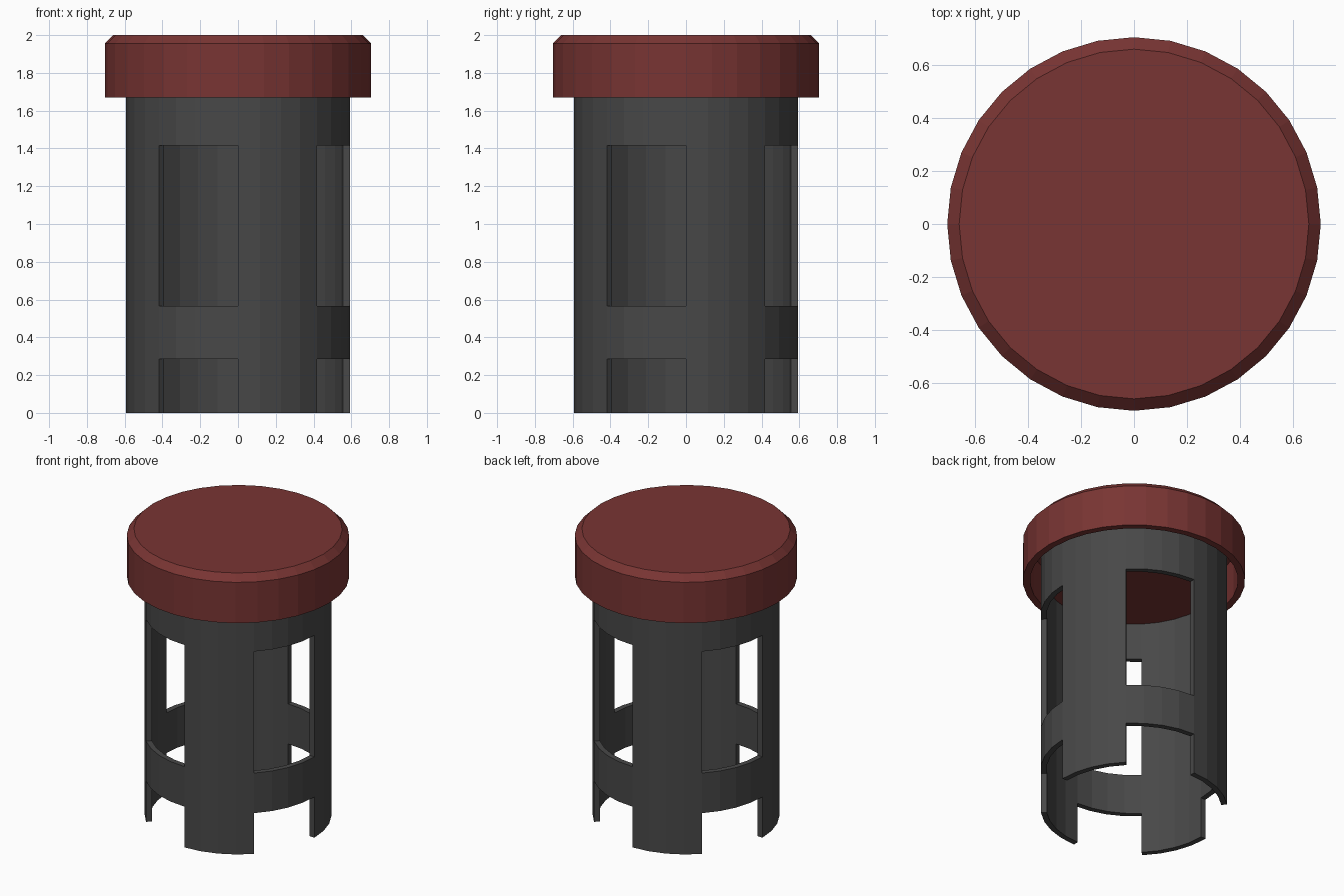
import bpy
import bmesh
import math

if "Cube" in bpy.data.objects:
    bpy.data.objects.remove(bpy.data.objects["Cube"])

SEGS = 32


def point(r, i, z):
    a = 2 * math.pi * i / SEGS
    return (r * math.cos(a), r * math.sin(a), z)


def finish(bm, name, color):
    bmesh.ops.remove_doubles(bm, verts=bm.verts, dist=1e-5)
    bmesh.ops.recalc_face_normals(bm, faces=bm.faces)
    mesh = bpy.data.meshes.new(name)
    bm.to_mesh(mesh)
    bm.free()
    mat = bpy.data.materials.new(name + "_material")
    mat.diffuse_color = color
    mat.use_nodes = True
    mat.node_tree.nodes["Principled BSDF"].inputs["Base Color"].default_value = mat.diffuse_color
    mesh.materials.append(mat)
    obj = bpy.data.objects.new(name, mesh)
    bpy.context.collection.objects.link(obj)
    return obj


def lathe(name, profile, color):
    """Revolve a profile of (radius, z); both ends are closed with flat discs."""
    bm = bmesh.new()
    rings = [[bm.verts.new(point(r, i, z)) for i in range(SEGS)] for r, z in profile]
    for a, b in zip(rings, rings[1:]):
        for i in range(SEGS):
            j = (i + 1) % SEGS
            bm.faces.new((a[i], a[j], b[j], b[i]))
    bm.faces.new(rings[0])
    bm.faces.new(rings[-1])
    return finish(bm, name, color)


RED = (0.19, 0.035, 0.033, 1)
GREY = (0.065, 0.065, 0.065, 1)

# Chamfered hollow cap
lathe("cap", [(0.66, 2.0), (0.705, 1.955), (0.705, 1.67), (0.66, 1.67), (0.66, 1.95)], RED)

# Plug closing the top of the tube
lathe("cap_plug", [(0.555, 1.67), (0.555, 1.94)], RED)

# Slotted tube: four windows and four open notches, each four segments wide
R_OUT, R_IN = 0.592, 0.555
LEVELS = [0.0, 0.285, 0.565, 1.415, 1.95]


def solid(i, k):
    if k < 0 or k >= len(LEVELS) - 1:
        return False
    return not (k in (0, 2) and (i % SEGS) % 8 >= 4)


bm = bmesh.new()


def quad(*corners):
    bm.faces.new([bm.verts.new(point(*c)) for c in corners])


for k in range(len(LEVELS) - 1):
    z0, z1 = LEVELS[k], LEVELS[k + 1]
    for i in range(SEGS):
        if not solid(i, k):
            continue
        j = i + 1
        for r in (R_OUT, R_IN):
            quad((r, i, z0), (r, j, z0), (r, j, z1), (r, i, z1))
        for edge, neighbour in ((i, i - 1), (j, j)):
            if not solid(neighbour, k):
                quad((R_OUT, edge, z0), (R_OUT, edge, z1), (R_IN, edge, z1), (R_IN, edge, z0))
        for z, neighbour in ((z0, k - 1), (z1, k + 1)):
            if not solid(i, neighbour):
                quad((R_OUT, i, z), (R_OUT, j, z), (R_IN, j, z), (R_IN, i, z))
finish(bm, "slotted_tube", GREY)
